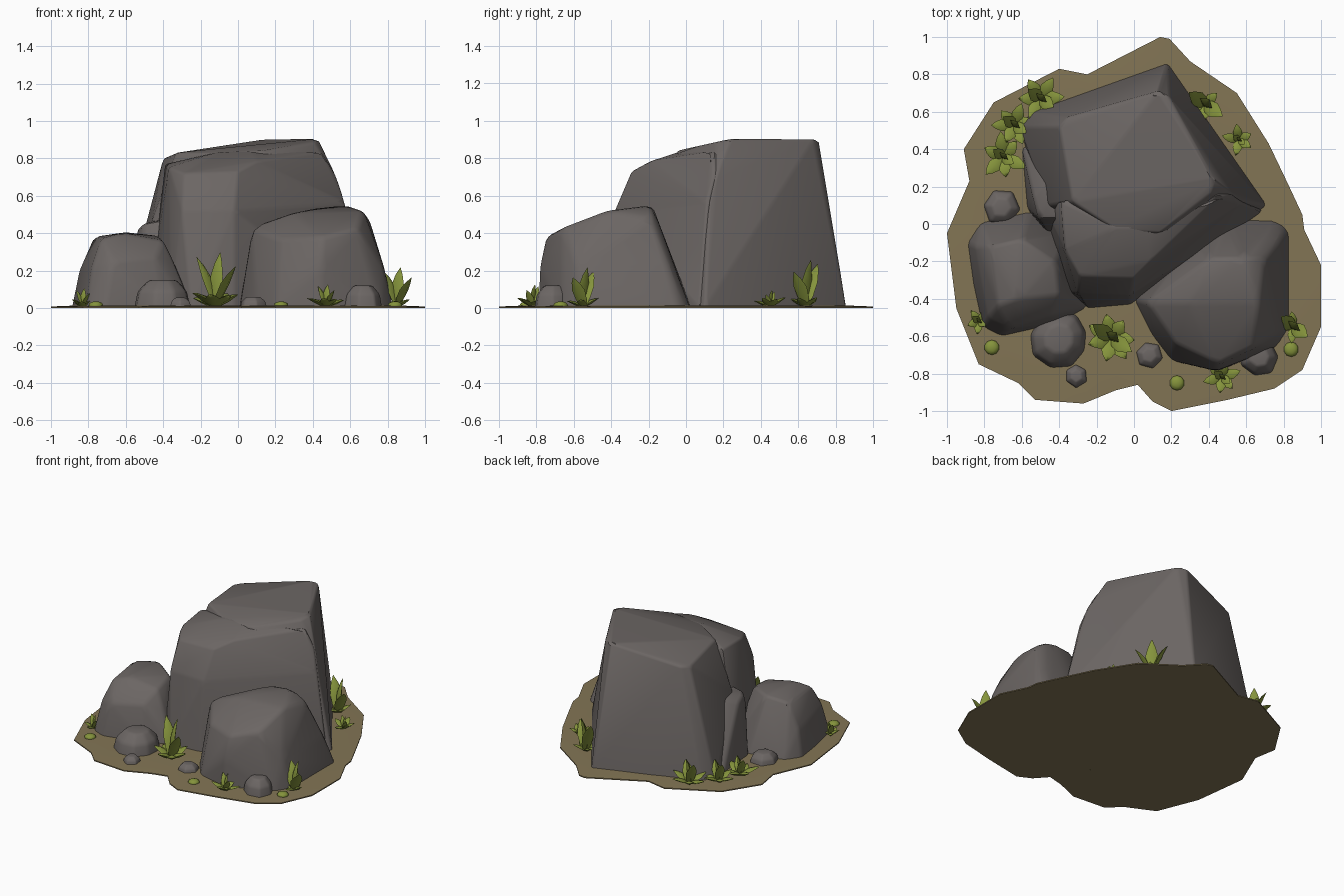
import bpy, bmesh, math, random
from mathutils import Vector

random.seed(4)
default_cube = bpy.data.objects.get("Cube")
if default_cube:
    bpy.data.objects.remove(default_cube, do_unlink=True)


def make_material(name, color):
    mat = bpy.data.materials.new(name)
    mat.use_nodes = True
    mat.diffuse_color = (*color, 1)
    shader = next(n for n in mat.node_tree.nodes if n.type == "BSDF_PRINCIPLED")
    shader.inputs["Base Color"].default_value = (*color, 1)
    shader.inputs["Roughness"].default_value = 0.9
    return mat


stone = make_material("warm grey stone", (.148, .132, .126))
soil = make_material("dry brown soil", (.225, .177, .09))
leaf_green = make_material("olive green leaf", (.235, .295, .045))


def finish(bm, name, mat, angle):
    bmesh.ops.recalc_face_normals(bm, faces=bm.faces)
    mesh = bpy.data.meshes.new(name)
    bm.to_mesh(mesh)
    bm.free()
    mesh.materials.append(mat)
    obj = bpy.data.objects.new(name, mesh)
    bpy.context.collection.objects.link(obj)
    bpy.ops.object.select_all(action="DESELECT")
    obj.select_set(True)
    bpy.context.view_layer.objects.active = obj
    bpy.ops.object.shade_smooth_by_angle(angle=math.radians(angle))
    return obj


def boulder(name, base, upper, bevel=.03):
    """Chiselled stone: hull of a buried outline and upper corners, worn, then cut at the ground."""
    bm = bmesh.new()
    for x, y in base:
        for z in (-.2, 0):
            bm.verts.new((x, y, z))
    for point in upper:
        bm.verts.new(point)
    hull = bmesh.ops.convex_hull(bm, input=bm.verts)
    loose = {g for g in hull["geom_interior"] + hull["geom_unused"]
             if isinstance(g, bmesh.types.BMVert)}
    bmesh.ops.delete(bm, geom=list(loose), context="VERTS")
    bmesh.ops.dissolve_limit(bm, angle_limit=math.radians(4), verts=bm.verts, edges=bm.edges)
    bmesh.ops.bevel(bm, geom=bm.edges[:], offset=bevel, segments=2, profile=.5,
                    affect="EDGES", clamp_overlap=True)
    cut = bmesh.ops.bisect_plane(bm, geom=bm.verts[:] + bm.edges[:] + bm.faces[:],
                                 plane_co=(0, 0, .004), plane_no=(0, 0, 1), clear_inner=True)
    rim = [g for g in cut["geom_cut"] if isinstance(g, bmesh.types.BMEdge)]
    bmesh.ops.holes_fill(bm, edges=rim)
    return finish(bm, name, stone, 34)


# Tall boulder: rear tier, lower front tier and a low side ledge
boulder("tall_boulder_rear",
        [(-.61, .52), (-.55, .6), (.18, .86), (.25, .77), (.5, .36), (.71, .1),
         (.62, .03), (.3, -.1), (-.3, -.1), (-.48, .05)],
        [(-.4, .52, .8), (-.36, .57, .8), (-.33, .12, .83), (.13, .71, .9),
         (.19, .68, .9), (.43, .24, .905), (.41, .16, .885), (.14, -.05, .84),
         (-.1, -.03, .83), (.57, .12, .56), (.53, .16, .7), (-.51, .5, .42),
         (-.46, .1, .46)], .02)
boulder("tall_boulder_front",
        [(-.48, .1), (-.44, -.1), (-.36, -.36), (-.25, -.45), (-.02, -.43),
         (.35, -.11), (.69, .07), (.45, .3)],
        [(-.39, .12, .77), (-.37, -.14, .75), (-.29, -.28, .72), (0, -.29, .73),
         (.1, -.19, .785), (.45, .14, .835), (.08, -.02, .84), (-.1, -.02, .835),
         (-.3, -.37, .52), (-.02, -.38, .52), (.44, .01, .56), (.575, .11, .56),
         (.53, .15, .7), (.42, .25, .8)], .02)
boulder("side_ledge",
        [(-.6, .42), (-.57, .08), (-.46, -.06), (-.3, .4)],
        [(-.54, .15, .42), (-.51, .03, .45), (-.4, .28, .48), (-.35, .03, .48)], .02)

# Two shoulder boulders
boulder("right_boulder",
        [(0, -.4), (.1, -.6), (.2, -.73), (.45, -.79), (.76, -.66), (.83, -.55),
         (.83, -.04), (.77, .02), (.5, .03), (.33, -.08)],
        [(.07, -.42, .43), (.22, -.64, .37), (.45, -.75, .38), (.64, -.66, .43),
         (.67, -.42, .52), (.7, -.18, .48), (.58, -.18, .55), (.4, -.18, .53),
         (.3, -.42, .51), (.78, -.1, .22), (.78, -.58, .22), (.44, -.785, .22)], .025)
boulder("left_boulder",
        [(-.89, -.1), (-.86, -.32), (-.81, -.55), (-.71, -.6), (-.4, -.53),
         (-.24, -.44), (-.35, -.05), (-.55, .07), (-.82, .01)],
        [(-.85, -.12, .2), (-.78, -.5, .22), (-.77, -.12, .38), (-.73, -.44, .37),
         (-.6, -.08, .405), (-.62, -.4, .4), (-.42, -.2, .385), (-.4, -.38, .36),
         (-.34, -.4, .24), (-.67, -.56, .25), (-.44, -.49, .27)], .02)


# Small stones around the foot
def pebble(name, x, y, radius, height, sides):
    turn = random.random()
    ring = [Vector((math.cos(a), math.sin(a))) * radius * random.uniform(.92, 1.08)
            for a in (turn + math.tau * i / sides for i in range(sides))]
    tiers = [(p.x * s + x, p.y * s + y, height * h)
             for s, h in ((.88, .6), (.5, 1)) for p in ring]
    boulder(name, [(p.x + x, p.y + y) for p in ring], tiers, radius * .1)


for i, spec in enumerate([(-.4, -.61, .16, .15, 9), (-.31, -.81, .065, .055, 6),
                          (.08, -.7, .075, .06, 6), (.67, -.71, .11, .12, 7),
                          (-.71, .09, .1, .08, 6)]):
    pebble(f"small_stone_{i + 1}", *spec)


# Ground patch: thin slab with a raised middle
outline = [(.14, 1), (.19, .99), (.3, .87), (.55, .7), (.72, .43), (.83, .2), (.9, .05),
           (.91, -.03), (1, -.22), (1, -.55), (.9, -.78), (.75, -.88), (.5, -.94),
           (.2, -1), (.1, -.95), (.02, -.86), (-.1, -.89), (-.27, -.96), (-.53, -.94),
           (-.62, -.85), (-.83, -.75), (-.95, -.45), (-1, -.05), (-.88, .23),
           (-.91, .4), (-.75, .65), (-.4, .83), (-.25, .8)]
bm = bmesh.new()
rings = [[bm.verts.new((x * s, y * s, z)) for x, y in outline]
         for s, z in ((1, 0), (1, .008), (.85, .014))]
for low, high in zip(rings, rings[1:]):
    for i in range(len(outline)):
        j = (i + 1) % len(outline)
        bm.faces.new((low[i], low[j], high[j], high[i]))
bm.faces.new(rings[0])
bm.faces.new(rings[-1])
finish(bm, "ground_patch", soil, 30)


def add_leaf(bm, root, heading, length, width, lean):
    """Pointed leaf with a diamond section, bending outward."""
    out = Vector((math.cos(heading), math.sin(heading), 0))
    side = Vector((-out.y, out.x, 0))
    spot, rows = Vector(root), []
    steps = ((0, .45), (.25, .85), (.3, 1), (.25, .6), (.2, .04))
    for k, (advance, breadth) in enumerate(steps):
        tilt = lean + .1 * k
        along = out * math.sin(tilt) + Vector((0, 0, math.cos(tilt)))
        spot = spot + along * length * advance
        normal = side.cross(along)
        half = width * breadth / 2
        rows.append([bm.verts.new(spot + offset) for offset in
                     (side * half, normal * half * .4, -side * half, -normal * half * .4)])
    for low, high in zip(rows, rows[1:]):
        for i in range(4):
            j = (i + 1) % 4
            bm.faces.new((low[i], low[j], high[j], high[i]))
    bm.faces.new(rows[0])
    bm.faces.new(rows[-1])


def plant(name, x, y, height, spread, count):
    """Tuft: upright blades fanned sideways above a splayed outer ring."""
    bm = bmesh.new()
    start = random.uniform(0, math.tau)
    for i in range(count):
        add_leaf(bm, (x, y, .005), start + math.tau * i / count + random.uniform(-.2, .2),
                 spread * random.uniform(.9, 1.15), spread * .55, random.uniform(.75, 1.0))
    for heading, scale, lean in ((.9, 1.02, -.1), (2.5, 1.02, .2), (-.6, .88, .3)):
        add_leaf(bm, (x, y, .005), heading, height * scale, min(.085, height * .4), lean)
    finish(bm, name, leaf_green, 75)


# Leafy plants
for i, spec in enumerate([(-.12, -.61, .29, .15, 7), (.85, -.55, .21, .09, 4),
                          (.47, -.82, .12, .1, 6), (-.83, -.52, .1, .08, 5),
                          (.38, .64, .25, .1, 5), (.56, .45, .09, .09, 5),
                          (-.5, .67, .19, .13, 6), (-.7, .36, .15, .13, 6),
                          (-.64, .53, .17, .12, 6)]):
    plant(f"leafy_plant_{i + 1}", *spec)

# Low moss buds
for i, (x, y) in enumerate([(-.76, -.66), (.23, -.85), (.84, -.67)]):
    bm = bmesh.new()
    bmesh.ops.create_icosphere(bm, subdivisions=2, radius=.04)
    bmesh.ops.scale(bm, vec=(1, 1, .55), verts=bm.verts)
    bmesh.ops.translate(bm, vec=(x, y, .014), verts=bm.verts)
    bmesh.ops.delete(bm, geom=[v for v in bm.verts if v.co.z < 0], context="VERTS")
    finish(bm, f"moss_bud_{i + 1}", leaf_green, 60)
